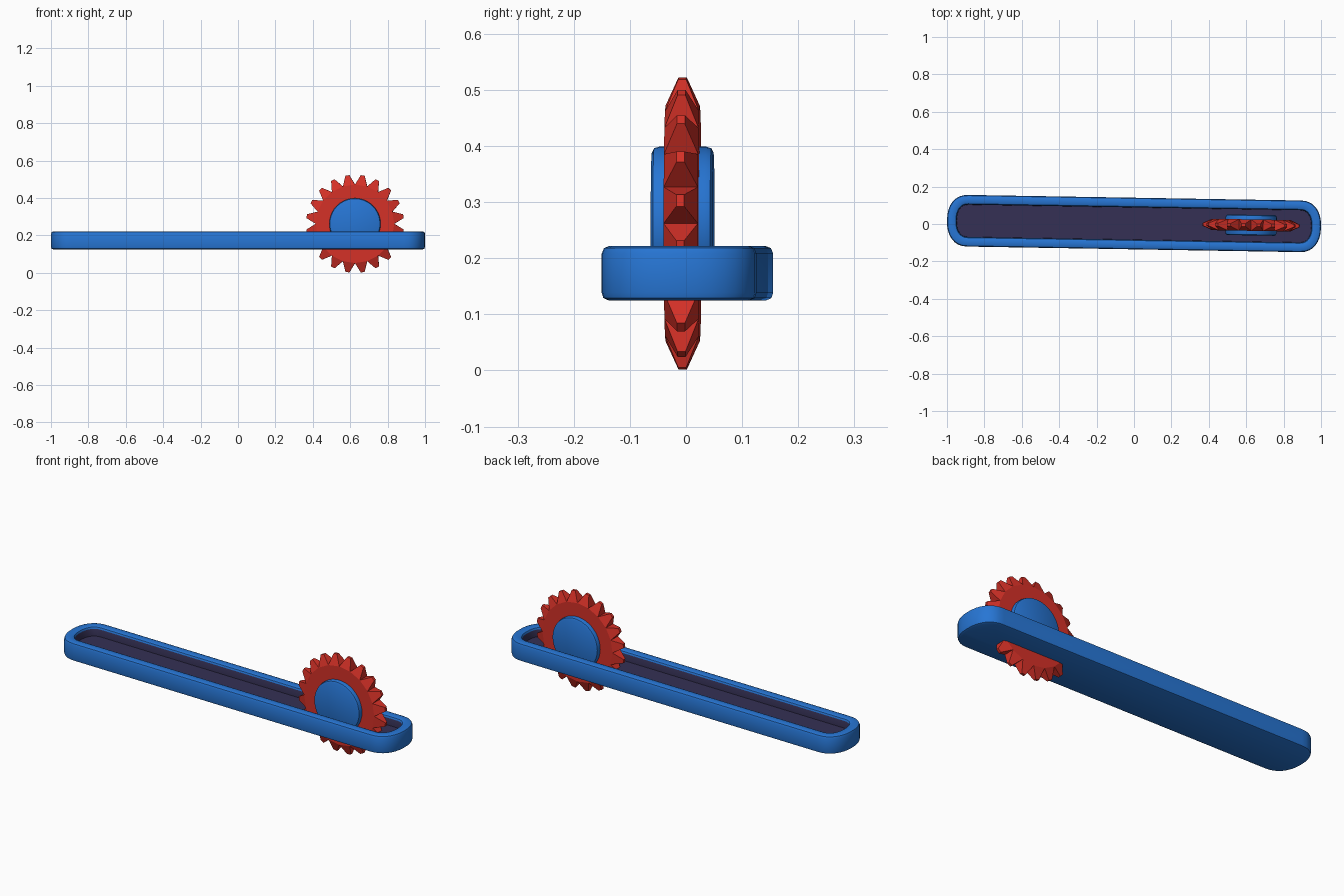
import bpy, bmesh, math
from mathutils import Matrix

if "Cube" in bpy.data.objects:
    bpy.data.objects.remove(bpy.data.objects["Cube"])

TILT = -0.0167                       # whole model is turned very slightly about z
WX, WY, WZ = 0.626, 0.0045, 0.262    # wheel axle, before the tilt


def material(name, color):
    m = bpy.data.materials.new(name)
    m.diffuse_color = color
    m.use_nodes = True
    m.node_tree.nodes["Principled BSDF"].inputs["Base Color"].default_value = m.diffuse_color
    return m


blue = material("blue", (0.02, 0.18, 0.66, 1))
red = material("red", (0.66, 0.03, 0.02, 1))
dark = material("dark", (0.035, 0.03, 0.09, 1))


def finish(bm, name, mats, smooth=True):
    bmesh.ops.transform(bm, matrix=Matrix.Rotation(TILT, 4, 'Z')
                        @ Matrix.Translation((0, 0.0025, 0)), verts=bm.verts)
    bmesh.ops.recalc_face_normals(bm, faces=bm.faces)
    mesh = bpy.data.meshes.new(name)
    bm.to_mesh(mesh)
    bm.free()
    obj = bpy.data.objects.new(name, mesh)
    bpy.context.collection.objects.link(obj)
    for m in mats:
        mesh.materials.append(m)
    if smooth:
        bpy.ops.object.select_all(action='DESELECT')
        obj.select_set(True)
        bpy.context.view_layer.objects.active = obj
        bpy.ops.object.shade_smooth_by_angle(angle=math.radians(35))
    return obj


def bridge(bm, a, b, mat=0):
    n = len(a)
    for i in range(n):
        j = (i + 1) % n
        bm.faces.new((a[i], a[j], b[j], b[i])).material_index = mat


def outline(bm, d, z, n=16):
    # long bar outline with rounded ends, inset by d
    a, b = 0.112 - d, 0.138 - d
    straight = 1.0 - d - a
    power = 2 / 2.3
    ring = []
    for side in (1, -1):
        for i in range(n + 1):
            t = -math.pi / 2 + math.pi * i / n
            x = straight + a * abs(math.cos(t)) ** power
            y = b * math.copysign(abs(math.sin(t)) ** power, math.sin(t))
            ring.append(bm.verts.new((side * x, side * y, z)))
    return ring


# Tray: rounded bar with a dark recess on top
bm = bmesh.new()
LOW, TOP, FLOOR = 0.125, 0.222, 0.172
profile = [(0.012, LOW, 0), (0.003, LOW + 0.004, 0), (0, LOW + 0.014, 0),
           (0, TOP - 0.014, 0), (0.004, TOP - 0.004, 0), (0.014, TOP, 0),
           (0.038, TOP, 0), (0.047, TOP - 0.004, 0), (0.051, TOP - 0.012, 0),
           (0.052, FLOOR, 1)]
rings = [outline(bm, d, z) for d, z, _ in profile]
for k in range(len(rings) - 1):
    bridge(bm, rings[k], rings[k + 1], profile[k + 1][2])
bm.faces.new(rings[0])
bm.faces.new(rings[-1]).material_index = 1
finish(bm, "tray", [blue, dark])

# Toothed wheel: full width in the valleys, teeth taper to small flat tips
bm = bmesh.new()
TEETH, TIP, ROOT, HALF, TIP_HALF = 20, 0.262, 0.21, 0.0305, 0.007


def wheel_vert(r, a, y):
    return bm.verts.new((WX + r * math.cos(a), WY - 0.0025 + y, WZ + r * math.sin(a)))


step = 2 * math.pi / TEETH
valleys = [[wheel_vert(ROOT, i * step, s * HALF) for s in (-1, 1)] for i in range(TEETH)]
for i in range(TEETH):
    v0, v1 = valleys[i], valleys[(i + 1) % TEETH]
    mid = (i + 0.5) * step
    t0 = [wheel_vert(TIP, mid - 0.04, s * TIP_HALF) for s in (-1, 1)]
    t1 = [wheel_vert(TIP, mid + 0.04, s * TIP_HALF) for s in (-1, 1)]
    bm.faces.new((v0[0], v0[1], t0[1], t0[0]))
    bm.faces.new((t0[0], t0[1], t1[1], t1[0]))
    bm.faces.new((t1[0], t1[1], v1[1], v1[0]))
    for s in (0, 1):
        bm.faces.new((v0[s], t0[s], t1[s], v1[s]))
for s in (0, 1):
    bm.faces.new([v[s] for v in valleys])
finish(bm, "toothed_wheel", [red], smooth=False)

# Hub: bevelled disc through the wheel
bm = bmesh.new()
R, W, SEG = 0.137, 0.055, 40
rings = []
for r, y in ((R - 0.011, -W), (R - 0.003, -W + 0.004), (R, -W + 0.014),
             (R, W - 0.014), (R - 0.003, W - 0.004), (R - 0.011, W)):
    rings.append([bm.verts.new((WX + r * math.cos(2 * math.pi * i / SEG),
                                WY - 0.0025 + y,
                                WZ + r * math.sin(2 * math.pi * i / SEG)))
                  for i in range(SEG)])
for a, b in zip(rings, rings[1:]):
    bridge(bm, a, b)
bm.faces.new(rings[0])
bm.faces.new(rings[-1])
finish(bm, "hub", [blue])
